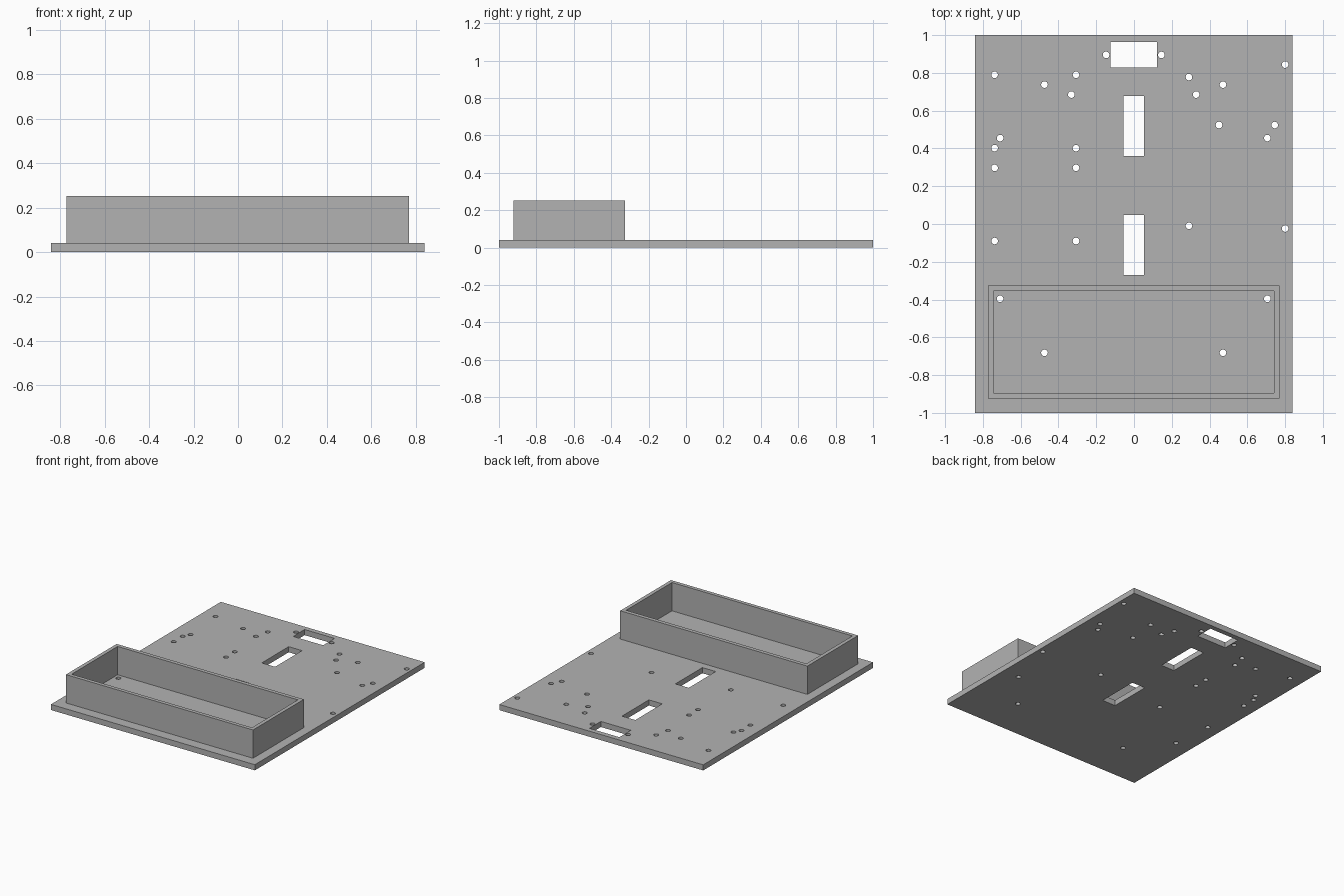
import bpy
import bmesh
from mathutils import Matrix

if "Cube" in bpy.data.objects:
    bpy.data.objects.remove(bpy.data.objects["Cube"])

PLATE_TOP, WALL_TOP = 0.042, 0.253

grey = bpy.data.materials.new("mid grey")
grey.diffuse_color = (0.45, 0.45, 0.45, 1)
grey.use_nodes = True
grey.node_tree.nodes["Principled BSDF"].inputs["Base Color"].default_value = grey.diffuse_color


def add_box(bm, x0, x1, y0, y1, z0, z1):
    centre = Matrix.Translation(((x0 + x1) / 2, (y0 + y1) / 2, (z0 + z1) / 2))
    size = Matrix.Diagonal((x1 - x0, y1 - y0, z1 - z0, 1))
    bmesh.ops.create_cube(bm, size=1, matrix=centre @ size)


def finish(name, bm):
    mesh = bpy.data.meshes.new(name)
    bm.to_mesh(mesh)
    bm.free()
    mesh.materials.append(grey)
    obj = bpy.data.objects.new(name, mesh)
    bpy.context.collection.objects.link(obj)
    return obj


def cut(target, cutter):
    mod = target.modifiers.new("cut", 'BOOLEAN')
    mod.operation, mod.solver, mod.object = 'DIFFERENCE', 'EXACT', cutter
    cutter.hide_render = True
    cutter.hide_viewport = True


# Base plate
bm = bmesh.new()
add_box(bm, -0.842, 0.839, -1, 1, 0, PLATE_TOP)
base_plate = finish("base_plate", bm)

# Rectangular slots through the plate
bm = bmesh.new()
for x0, x1, y0, y1 in [(-0.125, 0.122, 0.828, 0.963),
                       (-0.056, 0.054, 0.36, 0.677),
                       (-0.056, 0.054, -0.27, 0.048)]:
    add_box(bm, x0, x1, y0, y1, -0.1, 0.15)

# Screw holes: rows of x positions sharing one y
hole_rows = {
    0.895: (-0.148, 0.145), 0.844: (0.8,), 0.79: (-0.738, -0.307),
    0.778: (0.291,), 0.738: (-0.474, 0.471), 0.685: (-0.332, 0.329),
    0.524: (0.45, 0.745), 0.455: (-0.709, 0.706), 0.402: (-0.738, -0.307),
    0.297: (-0.738, -0.307), -0.01: (0.291,), -0.024: (0.8,),
    -0.09: (-0.738, -0.307), -0.396: (-0.709, 0.706), -0.682: (-0.474, 0.471),
}
for y, xs in hole_rows.items():
    for x in xs:
        bmesh.ops.create_cone(bm, cap_ends=True, segments=24, radius1=0.0175,
                              radius2=0.0175, depth=0.3,
                              matrix=Matrix.Translation((x, y, 0)))
cut(base_plate, finish("plate_hole_cutter", bm))

# Open tray walls standing on the plate
bm = bmesh.new()
add_box(bm, -0.773, 0.77, -0.923, -0.325, PLATE_TOP, WALL_TOP)
tray_walls = finish("tray_walls", bm)
bm = bmesh.new()
add_box(bm, -0.745, 0.742, -0.895, -0.354, -0.1, 0.4)
cut(tray_walls, finish("tray_cutter", bm))
